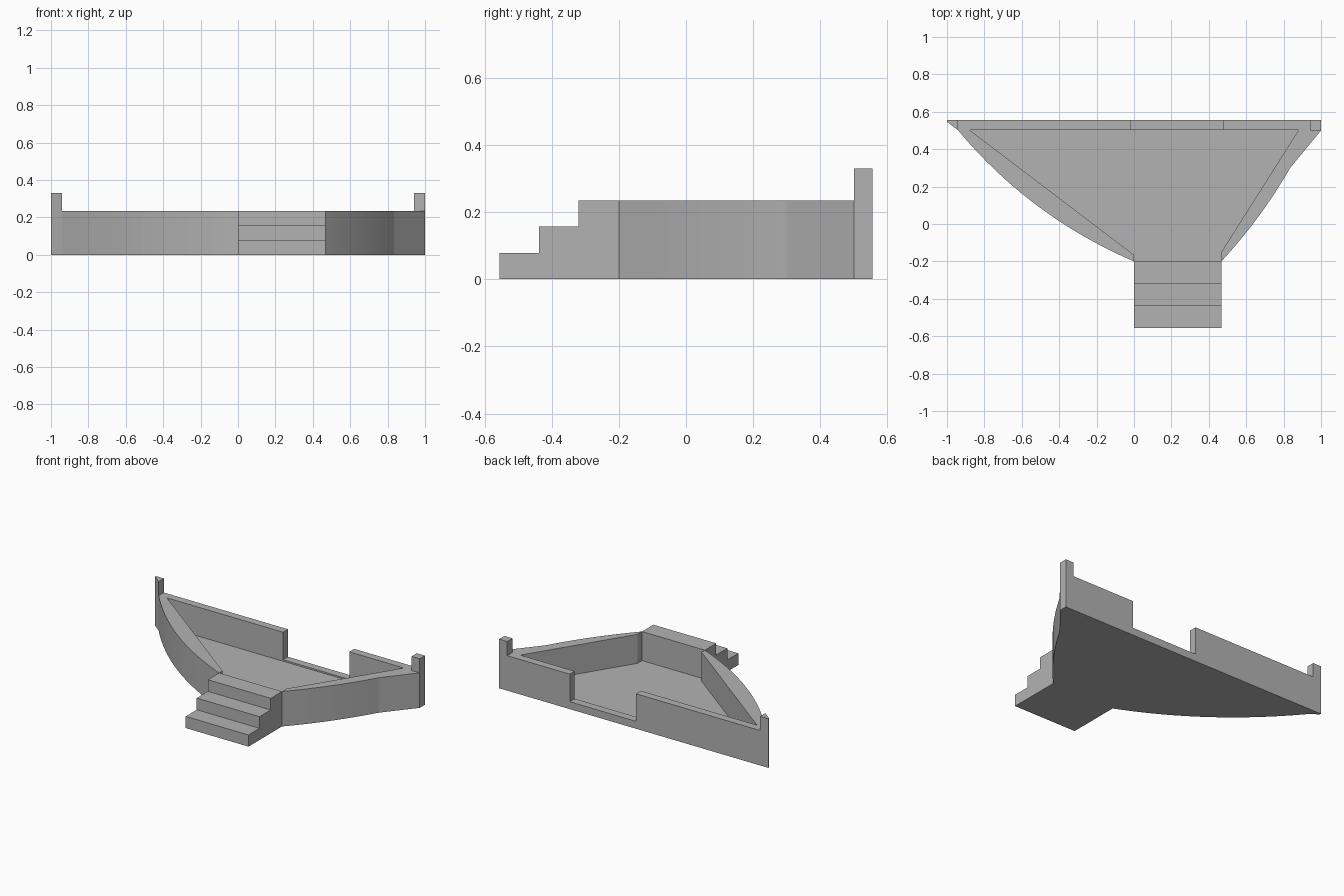
import bpy
import bmesh
from mathutils import Vector

if "Cube" in bpy.data.objects:
    bpy.data.objects.remove(bpy.data.objects["Cube"], do_unlink=True)

WALL, FLOOR, SILL, POST = 0.235, 0.04, 0.05, 0.33
BACK, INNER, FRONT = 0.555, 0.503, -0.2
STAIR_W = 0.467

stone = bpy.data.materials.new("grey stone")
stone.use_nodes = True
stone.diffuse_color = (0.45, 0.45, 0.45, 1)
stone.node_tree.nodes["Principled BSDF"].inputs["Base Color"].default_value = (0.45, 0.45, 0.45, 1)


def prism(name, base, offset):
    """Extrude a closed outline of 3D points along an offset."""
    bm = bmesh.new()
    face = bm.faces.new([bm.verts.new(p) for p in base])
    top = bmesh.ops.extrude_face_region(bm, geom=[face])["geom"]
    verts = [g for g in top if isinstance(g, bmesh.types.BMVert)]
    bmesh.ops.translate(bm, verts=verts, vec=offset)
    bmesh.ops.recalc_face_normals(bm, faces=bm.faces)
    mesh = bpy.data.meshes.new(name)
    bm.to_mesh(mesh)
    bm.free()
    obj = bpy.data.objects.new(name, mesh)
    bpy.context.collection.objects.link(obj)
    mesh.materials.append(stone)
    return obj


def upright(name, outline, z0, z1):
    return prism(name, [(x, y, z0) for x, y in outline], (0, 0, z1 - z0))


def bend(a, control, b, steps=16):
    """Points of a quadratic curve from a to b."""
    a, c, b = Vector(a), Vector(control), Vector(b)
    ts = [i / steps for i in range(steps + 1)]
    return [tuple(a * (1 - t) ** 2 + c * 2 * t * (1 - t) + b * t * t) for t in ts]


def cut(target, cutter):
    cutter.hide_render = True
    mod = target.modifiers.new("cut", "BOOLEAN")
    mod.operation, mod.solver, mod.object = "DIFFERENCE", "EXACT", cutter
    bpy.context.view_layer.objects.active = target
    bpy.ops.object.modifier_apply(modifier=mod.name)
    bpy.data.objects.remove(cutter, do_unlink=True)


# Terrace body with curved side walls
left_curve = bend((-0.94, 0.5), (-0.554, 0.038), (0, FRONT))
right_curve = bend((STAIR_W, FRONT), (0.68, 0.03), (0.835, 0.3))
outline = [(-1, BACK), (-1, 0.547)] + left_curve + right_curve + [(1, 0.5), (1, BACK)]
terrace = upright("terrace_walls", outline, 0, WALL)

# Sunken floor, open at the stair side
pit = [(-0.88, INNER), (0, -0.165), (0, FRONT - 0.05),
       (STAIR_W, FRONT - 0.05), (STAIR_W, -0.15), (0.88, INNER)]
cut(terrace, upright("floor_cutter", pit, FLOOR, 1))

# Doorway gap in the back wall
gap = [(-0.017, INNER - 0.05), (0.475, INNER - 0.05), (0.475, 1), (-0.017, 1)]
cut(terrace, upright("doorway_cutter", gap, SILL, 1))

# Corner posts
upright("right_post", [(-1, BACK), (-1, 0.547), (-0.94, 0.5), (-0.94, BACK)], WALL, POST)
upright("left_post", [(0.94, BACK), (0.94, 0.5), (1, 0.5), (1, BACK)], WALL, POST)

# Three front steps
profile = [(FRONT, 0)]
for i, y in enumerate((-0.555, -0.438, -0.32)):
    profile += [(y, WALL * i / 3), (y, WALL * (i + 1) / 3)]
profile.append((FRONT, WALL))
prism("front_steps", [(0, y, z) for y, z in profile], (STAIR_W, 0, 0))
